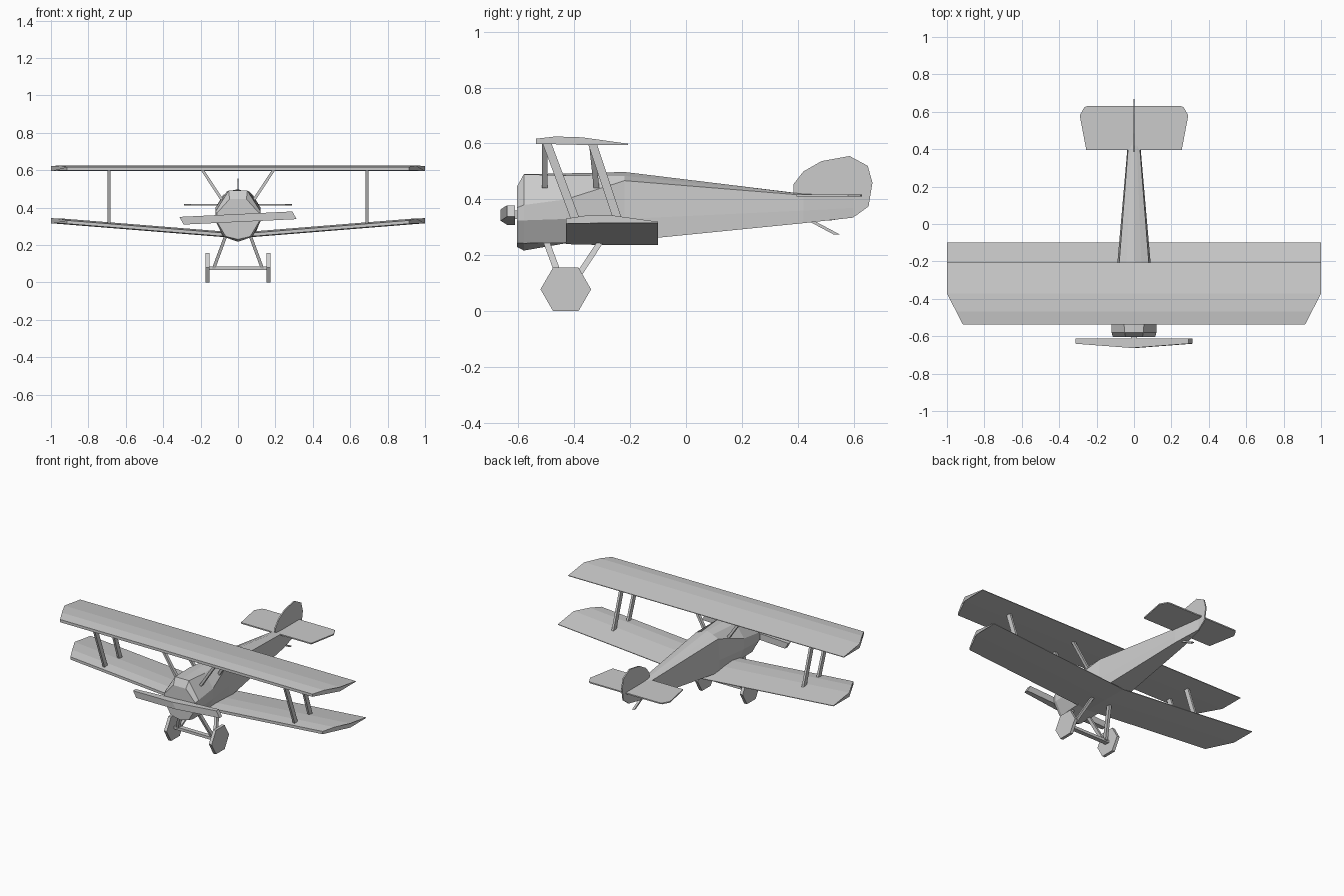
import bpy, math
from mathutils import Vector

if "Cube" in bpy.data.objects:
    bpy.data.objects.remove(bpy.data.objects["Cube"])


def mesh_object(name, verts, faces):
    import bmesh
    me = bpy.data.meshes.new(name)
    me.from_pydata([tuple(v) for v in verts], [], faces)
    bm = bmesh.new()
    bm.from_mesh(me)
    bmesh.ops.recalc_face_normals(bm, faces=bm.faces)
    bm.to_mesh(me)
    bm.free()
    ob = bpy.data.objects.new(name, me)
    bpy.context.collection.objects.link(ob)
    return ob


def loft(name, rings):
    """Skin a list of closed rings and cap both ends."""
    n, verts = len(rings[0]), [p for r in rings for p in r]
    faces = [(i * n + j, i * n + (j + 1) % n, (i + 1) * n + (j + 1) % n, (i + 1) * n + j)
             for i in range(len(rings) - 1) for j in range(n)]
    faces += [tuple(range(n)), tuple(range(len(verts) - n, len(verts)))]
    return mesh_object(name, verts, faces)


def strut(name, a, b, wx, wy):
    """Rectangular bar whose ends are cut level."""
    corners = [(-wx, -wy), (wx, -wy), (wx, wy), (-wx, wy)]
    return loft(name, [[Vector(p) + Vector((dx / 2, dy / 2, 0)) for dx, dy in corners]
                       for p in (a, b)])


# Fuselage: half sections from top centre to bottom centre
stations = [
    (-.605, [(0, .445), (.045, .445), (.113, .37), (.113, .325), (.065, .245), (0, .23)]),
    (-.58, [(0, .49), (.05, .49), (.12, .38), (.12, .325), (.075, .243), (0, .217)]),
    (-.43, [(0, .493), (.06, .485), (.12, .40), (.12, .33), (.08, .245), (0, .243)]),
    (-.22, [(0, .498), (.04, .484), (.08, .467), (.09, .33), (.09, .251), (0, .251)]),
    (.42, [(0, .42), (.015, .418), (.03, .415), (.034, .36), (.034, .315), (0, .315)]),
    (.60, [(0, .413), (.002, .413), (.004, .412), (.004, .37), (.004, .335), (0, .335)]),
]
loft("fuselage", [[(x, y, z) for x, z in half] + [(-x, y, z) for x, z in half[-2:0:-1]]
                  for y, half in stations])

# Wings: one airfoil, clipped leading corners, optional dihedral
airfoil = [(0, .004), (0, .022), (.07, .03), (.165, .027), (.33, .004), (.33, 0), (.165, 0)]


def wing(name, y0, z0, rise):
    rings = []
    for s in (-1, 0, 1):
        ring = []
        for dy, dz in airfoil:
            x = s * min(1, .915 + .085 * dy / .165)
            ring.append((x, y0 + dy, z0 + dz + rise * abs(x)))
        rings.append(ring)
    return loft(name, rings)


wing("upper_wing", -.537, .595, 0)
wing("lower_wing", -.43, .236, .08)

# Tailplane
half = [(.255, .395), (.29, .58), (.265, .625), (.25, .63)]
outline = half + [(-x, y) for x, y in reversed(half)]
loft("tailplane", [[(x, y, z) for x, y in outline] for z in (.410, .418)])

# Fin and rudder
fin = [(.385, .415), (.385, .455), (.42, .50), (.485, .537), (.585, .555), (.65, .52),
       (.667, .46), (.653, .375), (.605, .34), (.52, .325), (.44, .33)]
loft("tail_fin", [[(x, y, z) for y, z in fin] for x in (-.004, .004)])

# Tail skid
strut("tail_skid", (0, .45, .322), (0, .54, .274), .014, .022)

# Propeller with a ridged front and its shaft
plan = [(-.302, -.612), (-.302, -.64), (0, -.663), (.302, -.64), (.302, -.612)]
prop = loft("propeller", [[(x, y, z) for x, y in plan] for z in (-.021, .021)])
for v in prop.data.vertices:
    v.co.x -= v.co.z * .55
    v.co.z += .344 + v.co.x * .048
strut("propeller_shaft", (0, -.608, .33), (0, -.608, .36), .03, .016)

# Struts and undercarriage, mirrored left and right
for side, s in (("right", 1), ("left", -1)):
    for place, yt, yb, zb in (("front", -.497, -.385, .30), ("rear", -.335, -.235, .30)):
        strut(f"{side}_{place}_wing_strut", (s * .69, yt, .60), (s * .69, yb, zb), .014, .032)
    for place, yt, yb in (("front", -.505, -.505), ("rear", -.337, -.32)):
        strut(f"{side}_{place}_cabane_strut", (s * .19, yt, .60), (s * .085, yb, .44), .018, .02)
    for place, yt, yb in (("front", -.50, -.435), ("rear", -.305, -.42)):
        strut(f"{side}_{place}_gear_leg", (s * .065, yt, .25), (s * .13, yb, .075), .018, .024)
    # Six-sided wheel
    rim = [(-.43 + .0905 * math.cos(math.radians(a)), .0784 + .0905 * math.sin(math.radians(a)))
           for a in range(0, 360, 60)]
    loft(f"{side}_wheel", [[(s * x, y, z) for y, z in rim] for x in (.153, .173)])

# Axle
bar = [(-.445, .067), (-.415, .067), (-.415, .085), (-.445, .085)]
loft("axle", [[(x, y, z) for y, z in bar] for x in (-.16, .16)])
